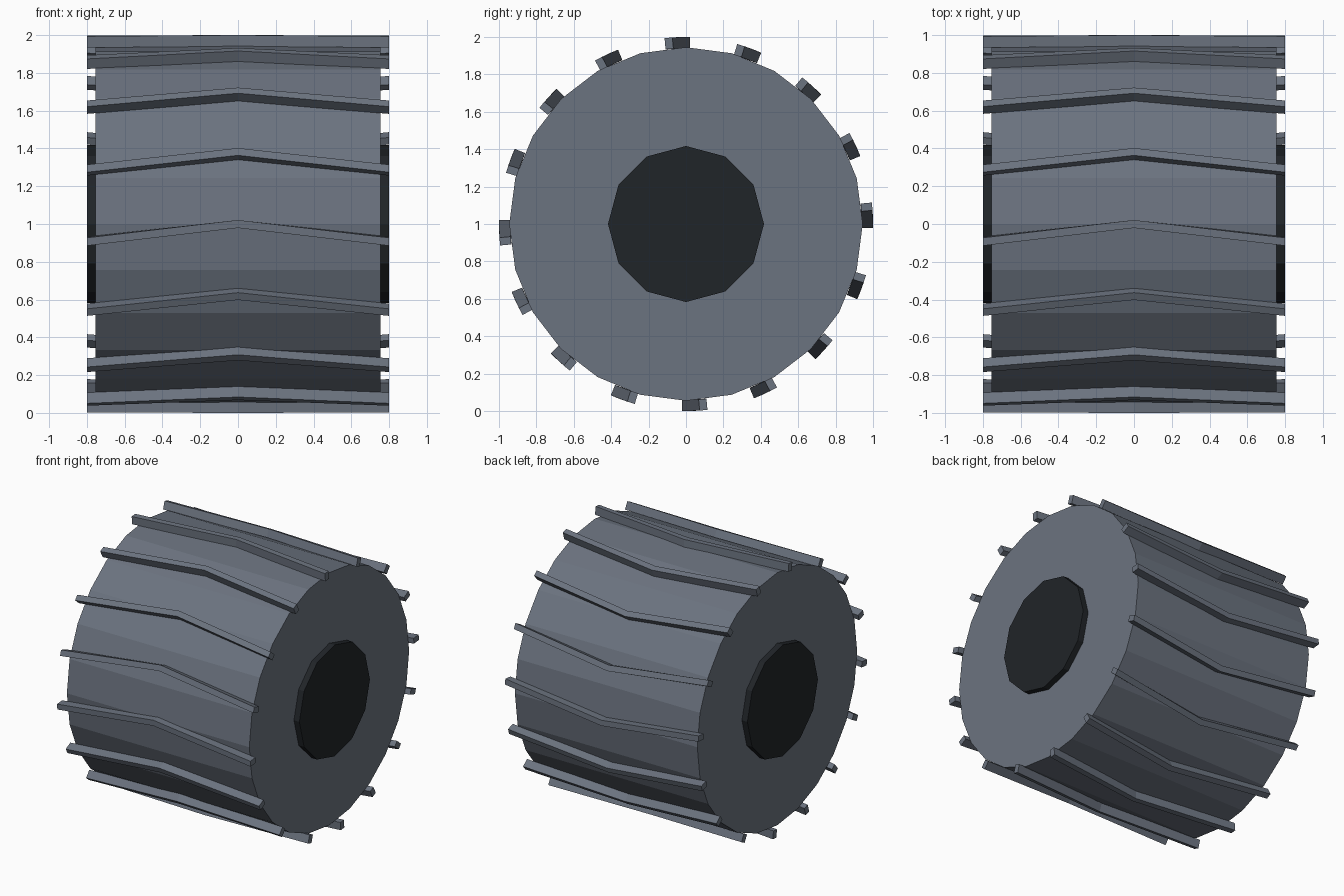
import bpy, bmesh
from math import pi, cos, sin, asin

if "Cube" in bpy.data.objects:
    bpy.data.objects.remove(bpy.data.objects["Cube"])

AXLE_Z = 1.0


def material(name, color):
    mat = bpy.data.materials.new(name)
    mat.diffuse_color = (*color, 1)
    mat.use_nodes = True
    mat.node_tree.nodes["Principled BSDF"].inputs["Base Color"].default_value = mat.diffuse_color
    return mat


RUBBER = material("blue_grey_rubber", (0.148, 0.172, 0.214))
DARK = material("dark_hub", (0.0147, 0.0178, 0.0213))


def cylinder_x(name, sides, radius, length, mat):
    bpy.ops.mesh.primitive_cylinder_add(vertices=sides, radius=radius, depth=length)
    ob = bpy.context.object
    ob.name = name
    ob.rotation_euler = (0, pi / 2, 0)
    ob.location = (0, 0, AXLE_Z)
    ob.data.materials.append(mat)


# Tyre drum, and dark hub passing through it
cylinder_x("tyre", 24, 0.945, 1.51, RUBBER)
cylinder_x("hub", 12, 0.417, 1.6, DARK)

# V-shaped tread bars, swept through three cross-sections
R_IN, R_OUT, HALF = 0.94, 1.0, 0.021
SKEW = asin(0.094)


def tread_bar(name, angle):
    bm = bmesh.new()
    rings = []
    for x, skew in ((-0.8, SKEW), (0, 0), (0.8, SKEW)):
        a = angle + skew
        ring = []
        for r, t in ((R_IN, -HALF), (R_OUT, -HALF), (R_OUT, HALF), (R_IN, HALF)):
            y = r * cos(a) - t * sin(a)
            z = r * sin(a) + t * cos(a)
            ring.append(bm.verts.new((x, y, z)))
        rings.append(ring)
    for r0, r1 in zip(rings, rings[1:]):
        for i in range(4):
            j = (i + 1) % 4
            bm.faces.new((r0[i], r0[j], r1[j], r1[i]))
    bm.faces.new(rings[0])
    bm.faces.new(rings[-1])
    bmesh.ops.recalc_face_normals(bm, faces=bm.faces)
    me = bpy.data.meshes.new(name)
    bm.to_mesh(me)
    bm.free()
    me.materials.append(RUBBER)
    ob = bpy.data.objects.new(name, me)
    ob.location.z = AXLE_Z
    bpy.context.collection.objects.link(ob)


for k in range(16):
    tread_bar(f"tread_bar_{k + 1}", k * pi / 8)
